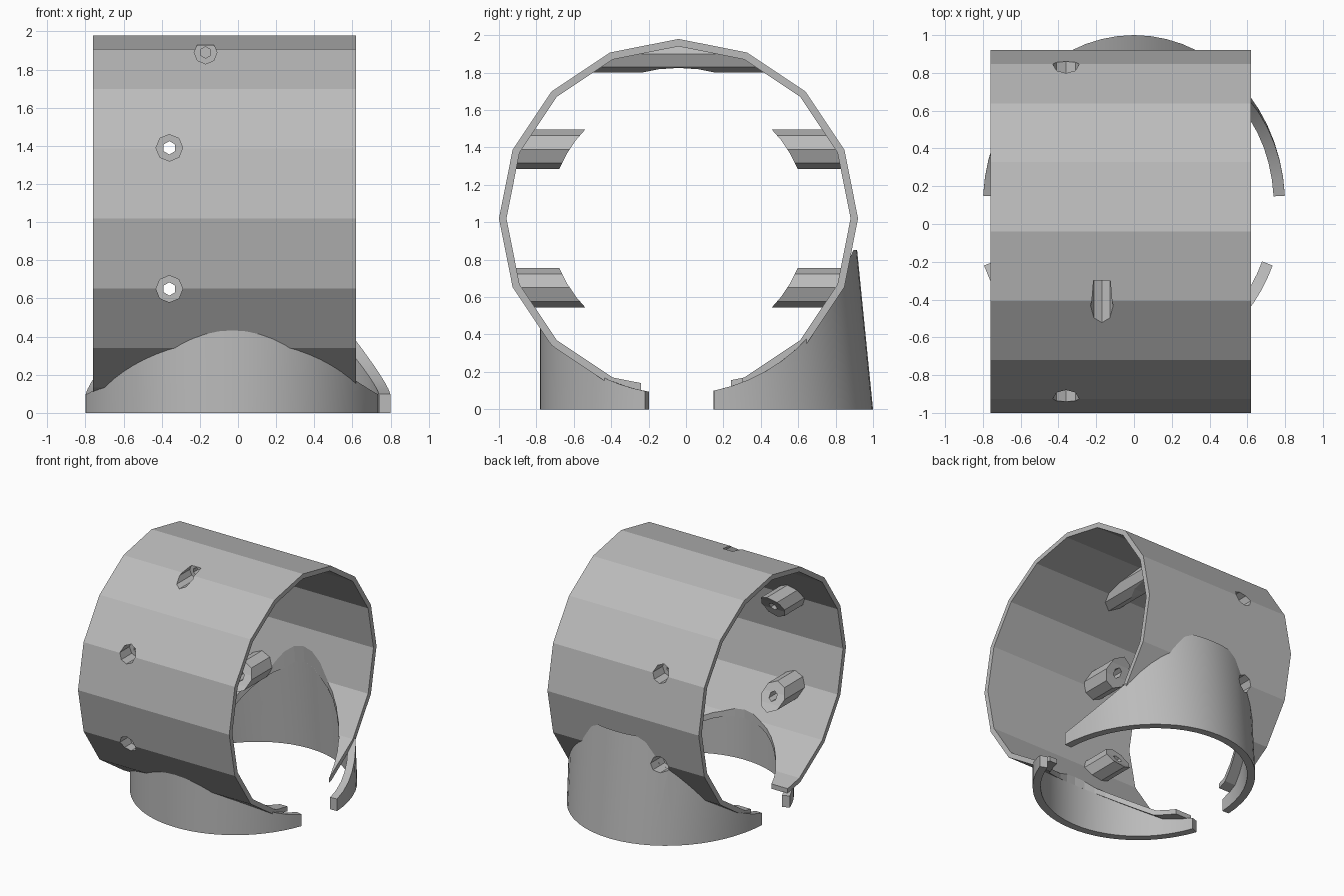
import bpy, bmesh, math
from mathutils import Matrix, Vector

cube = bpy.data.objects.get("Cube")
if cube:
    bpy.data.objects.remove(cube, do_unlink=True)

grey = bpy.data.materials.new("plain grey")
grey.use_nodes = True
grey.diffuse_color = (0.5, 0.5, 0.5, 1)
grey.node_tree.nodes["Principled BSDF"].inputs["Base Color"].default_value = (0.5, 0.5, 0.5, 1)

CY, CZ, R = -0.04, 1.02, 0.96       # tube axis and outer radius
X0, X1 = -0.76, 0.62                # tube ends


def to_object(name, bm):
    bmesh.ops.recalc_face_normals(bm, faces=bm.faces)
    mesh = bpy.data.meshes.new(name)
    bm.to_mesh(mesh)
    bm.free()
    mesh.materials.append(grey)
    obj = bpy.data.objects.new(name, mesh)
    bpy.context.collection.objects.link(obj)
    return obj


def prism(name, sides, radius, start, end):
    """Regular prism between two points on the x or y direction."""
    a, b = Vector(start), Vector(end)
    turn = Matrix.Rotation(math.pi / 2, 4, 'Y' if abs(b.x - a.x) > 0.001 else 'X')
    bm = bmesh.new()
    bmesh.ops.create_cone(bm, cap_ends=True, segments=sides, radius1=radius, radius2=radius,
                          depth=(b - a).length, matrix=Matrix.Translation((a + b) / 2) @ turn)
    return to_object(name, bm)


def box(name, low, high):
    a, b = Vector(low), Vector(high)
    bm = bmesh.new()
    bmesh.ops.create_cube(bm, size=1, matrix=Matrix.Translation((a + b) / 2) @ Matrix.Diagonal((b - a).to_4d()))
    return to_object(name, bm)


def cut(obj, cutter, operation='DIFFERENCE', keep=False):
    mod = obj.modifiers.new("cut", 'BOOLEAN')
    mod.object, mod.operation, mod.solver = cutter, operation, 'EXACT'
    with bpy.context.temp_override(object=obj, active_object=obj):
        bpy.ops.object.modifier_apply(modifier=mod.name)
    if not keep:
        bpy.data.objects.remove(cutter, do_unlink=True)


def along_tube(name, sides, radius, x0=X0, x1=X1):
    return prism(name, sides, radius, (x0, CY, CZ), (x1, CY, CZ))


def skirt_point(t, z, inset, rx, back):
    """Point on the skirt's oval; the back side leans in with height."""
    ry = (0.9 - 0.1 * z if back else 0.88) - inset
    return Vector(((0 if back else -0.03) + (rx - inset) * math.cos(t), 0.1 + ry * math.sin(t), z))


def skirt_top(t, inset, rx, back):
    """Where the skirt wall meets the tube."""
    z = 0.3
    for _ in range(25):
        d = min(abs(skirt_point(t, z, inset, rx, back).y - CY), 0.925)
        z = CZ - math.sqrt(0.94 ** 2 - d * d)
    return skirt_point(t, z, inset, rx, back)


def skirt(name, start, end, rx, back, steps=28):
    bm = bmesh.new()
    rings = []
    for i in range(steps + 1):
        t = math.radians(start + (end - start) * i / steps)
        pts = [skirt_point(t, 0, 0, rx, back), skirt_top(t, 0, rx, back),
               skirt_top(t, 0.06, rx, back), skirt_point(t, 0, 0.06, rx, back)]
        rings.append([bm.verts.new(p) for p in pts])
    for a, b in zip(rings, rings[1:]):
        for k in range(4):
            bm.faces.new((a[k], a[(k + 1) % 4], b[(k + 1) % 4], b[k]))
    bm.faces.new(rings[0])
    bm.faces.new(rings[-1])
    return to_object(name, bm)


def skirt_void():
    """Space inside the skirt, removed from the tube wall."""
    bm = bmesh.new()
    rings = []
    for z in (-0.2, 0.95):
        rings.append([bm.verts.new(skirt_point(math.tau * i / 48, z, 0.06, 0.7, i <= 24))
                      for i in range(48)])
    for i in range(48):
        j = (i + 1) % 48
        bm.faces.new((rings[0][i], rings[0][j], rings[1][j], rings[1][i]))
    for ring in rings:
        bm.faces.new(ring)
    return to_object("void_cutter", bm)


# Faceted tube, open along the bottom
tube = along_tube("tube", 16, R)
cut(tube, along_tube("bore_cutter", 16, R - 0.04, X0 - 0.1, X1 + 0.1))
cut(tube, skirt_void())
cut(tube, box("gap_cutter", (-1, -0.24, -0.2), (1, 0.24, 0.5)))

# Flared base skirts
front_skirt = skirt("front_skirt", 201.3, 338.7, 0.82, False)
back_skirt = skirt("back_skirt", 3.2, 176.8, 0.8, True)

# Screw posts with stepped holes, trimmed to the tube
hull = along_tube("hull_cutter", 16, R - 0.01)
for side, label in ((-1, "front"), (1, "back")):
    for z, level in ((1.39, "upper"), (0.65, "lower")):
        def at(y):
            return (-0.36, CY + side * y, z)
        post = prism(f"{label}_{level}_post", 8, 0.105, at(0.4), at(1.1))
        cut(post, hull, 'INTERSECT', keep=True)
        cut(post, along_tube("inner_cutter", 48, 0.69, -1, 1))
        walls = [post, tube] + ([back_skirt] if side > 0 and level == "lower" else [])
        for sides, radius, depth in ((8, 0.07, 0.76), (6, 0.035, 0.3)):
            drill = prism("drill_cutter", sides, radius, at(depth), at(1.2))
            for wall in walls:
                cut(wall, drill, keep=True)
            bpy.data.objects.remove(drill, do_unlink=True)

# Crosswise post under the crown
top_post = prism("top_post", 8, 0.1, (-0.17, -0.7, 1.9), (-0.17, 0.7, 1.9))
cut(top_post, hull, 'INTERSECT')
cut(top_post, along_tube("inner_cutter", 48, 0.805, -1, 1))
for sides, radius, y in ((8, 0.06, -0.3), (6, 0.03, -0.12)):
    drill = prism("drill_cutter", sides, radius, (-0.17, -0.9, 1.89), (-0.17, y, 1.89))
    cut(top_post, drill, keep=True)
    cut(tube, drill)

# Soft shading on the curved skirts only
for obj in (front_skirt, back_skirt):
    with bpy.context.temp_override(object=obj, active_object=obj, selected_objects=[obj],
                                   selected_editable_objects=[obj]):
        bpy.ops.object.shade_smooth_by_angle(angle=math.radians(25))
